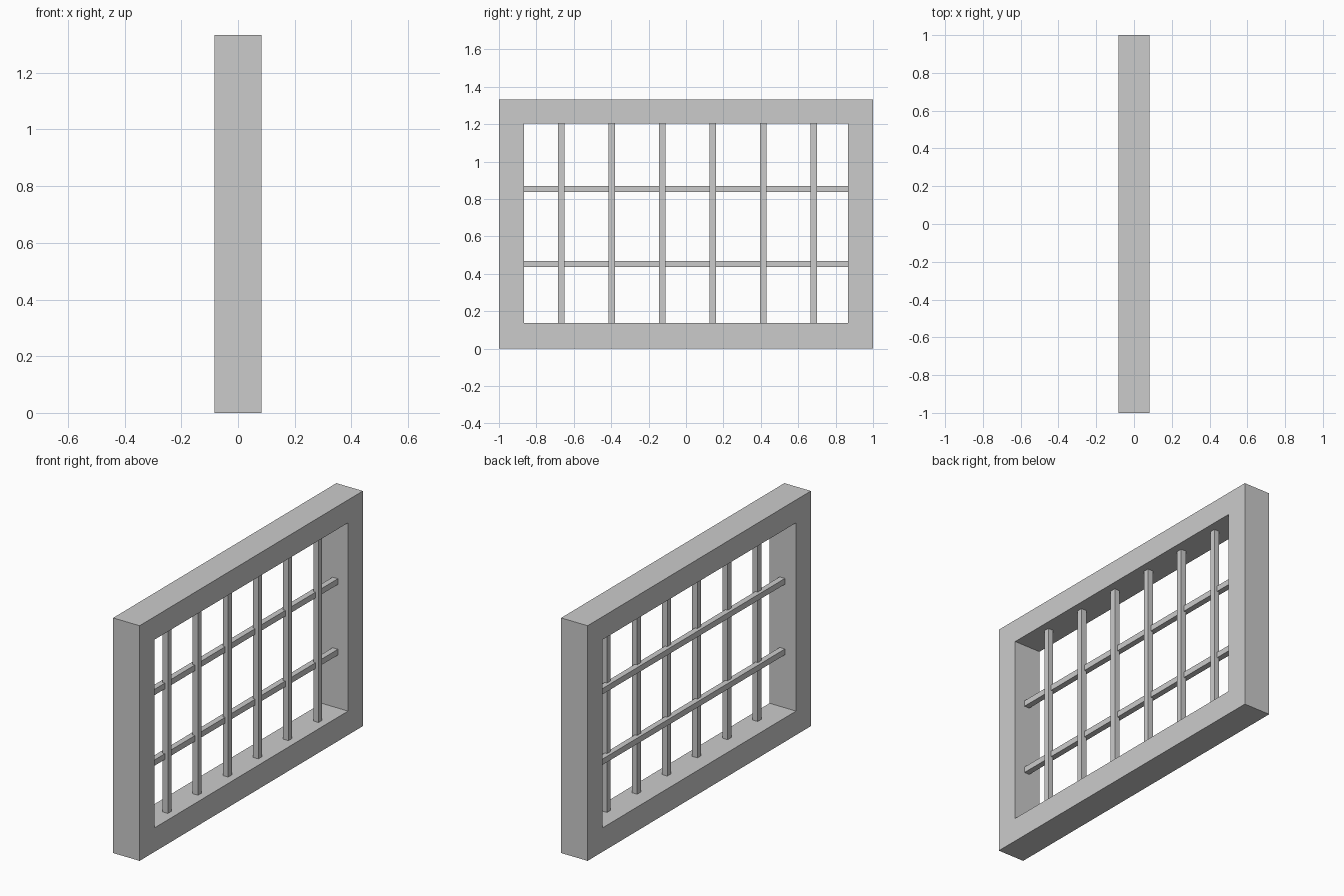
import bpy, bmesh

if "Cube" in bpy.data.objects:
    bpy.data.objects.remove(bpy.data.objects["Cube"])

HALF_DEPTH = 0.083
OPEN_Y = 0.867                  # half width of the opening
OPEN_Z0, OPEN_Z1 = 0.136, 1.203
TOP = 1.333
BAR = 0.033


def make_object(name, bm):
    bmesh.ops.recalc_face_normals(bm, faces=bm.faces)
    mesh = bpy.data.meshes.new(name)
    bm.to_mesh(mesh)
    bm.free()
    obj = bpy.data.objects.new(name, mesh)
    bpy.context.collection.objects.link(obj)
    return obj


def box(name, center, size):
    bm = bmesh.new()
    bmesh.ops.create_cube(bm, size=1)
    bmesh.ops.scale(bm, vec=size, verts=bm.verts)
    obj = make_object(name, bm)
    obj.location = center
    return obj


def rect(bm, x, y, z0, z1):
    return [bm.verts.new((x, *p)) for p in ((-y, z0), (y, z0), (y, z1), (-y, z1))]


# Frame: four rectangular loops bridged into a closed ring
bm = bmesh.new()
loops = [rect(bm, HALF_DEPTH, 1, 0, TOP),
         rect(bm, HALF_DEPTH, OPEN_Y, OPEN_Z0, OPEN_Z1),
         rect(bm, -HALF_DEPTH, OPEN_Y, OPEN_Z0, OPEN_Z1),
         rect(bm, -HALF_DEPTH, 1, 0, TOP)]
for k in range(4):
    a, b = loops[k], loops[(k + 1) % 4]
    for i in range(4):
        j = (i + 1) % 4
        bm.faces.new((a[i], a[j], b[j], b[i]))
make_object("window_frame", bm)

# Upright bars, set slightly towards +x
for i in range(6):
    box(f"upright_bar_{i + 1}", (0.022, -0.667 + 0.27 * i, (OPEN_Z0 + OPEN_Z1) / 2),
        (BAR, BAR, OPEN_Z1 - OPEN_Z0))

# Cross bars, notched into the back of the uprights
for i, z in enumerate((0.453, 0.853)):
    box(f"cross_bar_{i + 1}", (0.003, 0, z), (BAR, 2 * OPEN_Y, BAR))
